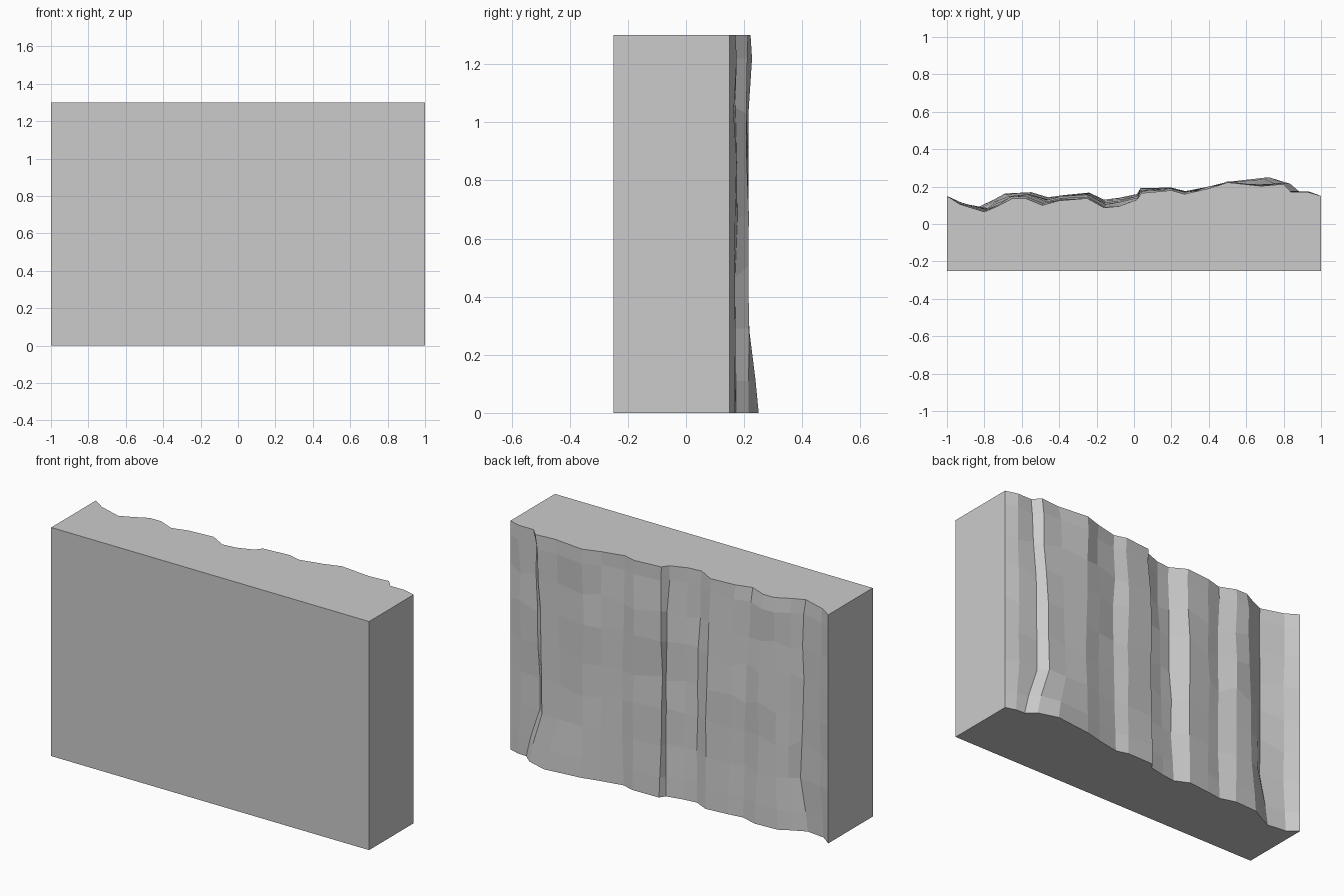
import bpy, bmesh, random

if "Cube" in bpy.data.objects:
    bpy.data.objects.remove(bpy.data.objects["Cube"])

random.seed(4)
HEIGHT, FRONT = 1.3, -0.25

# Outline of the rough face at the top, the ledge and the foot of the wall
top = [(-1, .15), (-.93, .105), (-.8, .065), (-.73, .095), (-.65, .137), (-.58, .137),
       (-.49, .1), (-.4, .125), (-.25, .137), (-.16, .087), (-.08, .095), (.015, .13),
       (.04, .165), (.2, .18), (.27, .16), (.4, .19), (.5, .222), (.68, .203),
       (.8, .213), (.84, .17), (.93, .17), (1, .15)]
ledge = [(-1, .15), (-.92, .11), (-.78, .085), (-.735, .125), (-.67, .153), (-.56, .16),
         (-.46, .13), (-.38, .148), (-.24, .162), (-.15, .118), (-.08, .13), (.025, .145),
         (.03, .18), (.2, .19), (.28, .175), (.4, .195), (.5, .218), (.64, .215),
         (.755, .217), (.8, .17), (.92, .17), (1, .15)]
foot = [(-1, .15), (-.94, .105), (-.83, .092), (-.75, .13), (-.69, .163), (-.55, .17),
        (-.46, .143), (-.37, .155), (-.24, .168), (-.16, .13), (-.08, .14), (.015, .16),
        (.035, .192), (.2, .195), (.27, .175), (.4, .2), (.5, .225), (.72, .25),
        (.835, .215), (.885, .172), (.94, .168), (1, .15)]


def blend(a, b, t):
    return [(p[0] + (q[0] - p[0]) * t, p[1] + (q[1] - p[1]) * t) for p, q in zip(a, b)]


# Horizontal layers from the foot up
layers = [(0, foot), (.11, blend(foot, ledge, .3)), (.29, ledge),
          (.48, blend(ledge, top, .1)), (.67, blend(ledge, top, .25)),
          (.86, blend(ledge, top, .4)), (1.04, blend(ledge, top, .6)),
          (1.22, blend(ledge, top, .8)), (HEIGHT, top)]

bm = bmesh.new()
rows = []
for k, (z, outline) in enumerate(layers):
    row = []
    for i, (x, y) in enumerate(outline):
        # slight chipping inside the rough face
        if 2 < k < len(layers) - 1 and 0 < i < len(outline) - 1:
            x += random.uniform(-.006, .006)
            y += random.uniform(-.007, .007)
        # uneven layer heights
        dz = random.uniform(-.025, .025) if 2 < k < 7 else 0
        row.append(bm.verts.new((x, y, z + dz)))
    rows.append(row)

# Rough back face
for low, high in zip(rows, rows[1:]):
    for i in range(len(low) - 1):
        bm.faces.new((low[i], high[i], high[i + 1], low[i + 1]))

# Flat front, ends, top and bottom
fl, fr, tr, tl = [bm.verts.new((x, FRONT, z))
                  for x, z in ((-1, 0), (1, 0), (1, HEIGHT), (-1, HEIGHT))]
bm.faces.new((fl, fr, tr, tl))
bm.faces.new([fl, tl] + [r[0] for r in reversed(rows)])
bm.faces.new([tr, fr] + [r[-1] for r in rows])
bm.faces.new([tl, tr] + rows[-1][::-1])
bm.faces.new([fr, fl] + rows[0])
bmesh.ops.recalc_face_normals(bm, faces=bm.faces)

mesh = bpy.data.meshes.new("rock_wall")
bm.to_mesh(mesh)
bm.free()
wall = bpy.data.objects.new("rock_wall", mesh)
bpy.context.collection.objects.link(wall)

# Plain stone grey
stone = bpy.data.materials.new("stone grey")
stone.diffuse_color = (.6, .6, .6, 1)
stone.use_nodes = True
stone.node_tree.nodes["Principled BSDF"].inputs["Base Color"].default_value = stone.diffuse_color
mesh.materials.append(stone)
